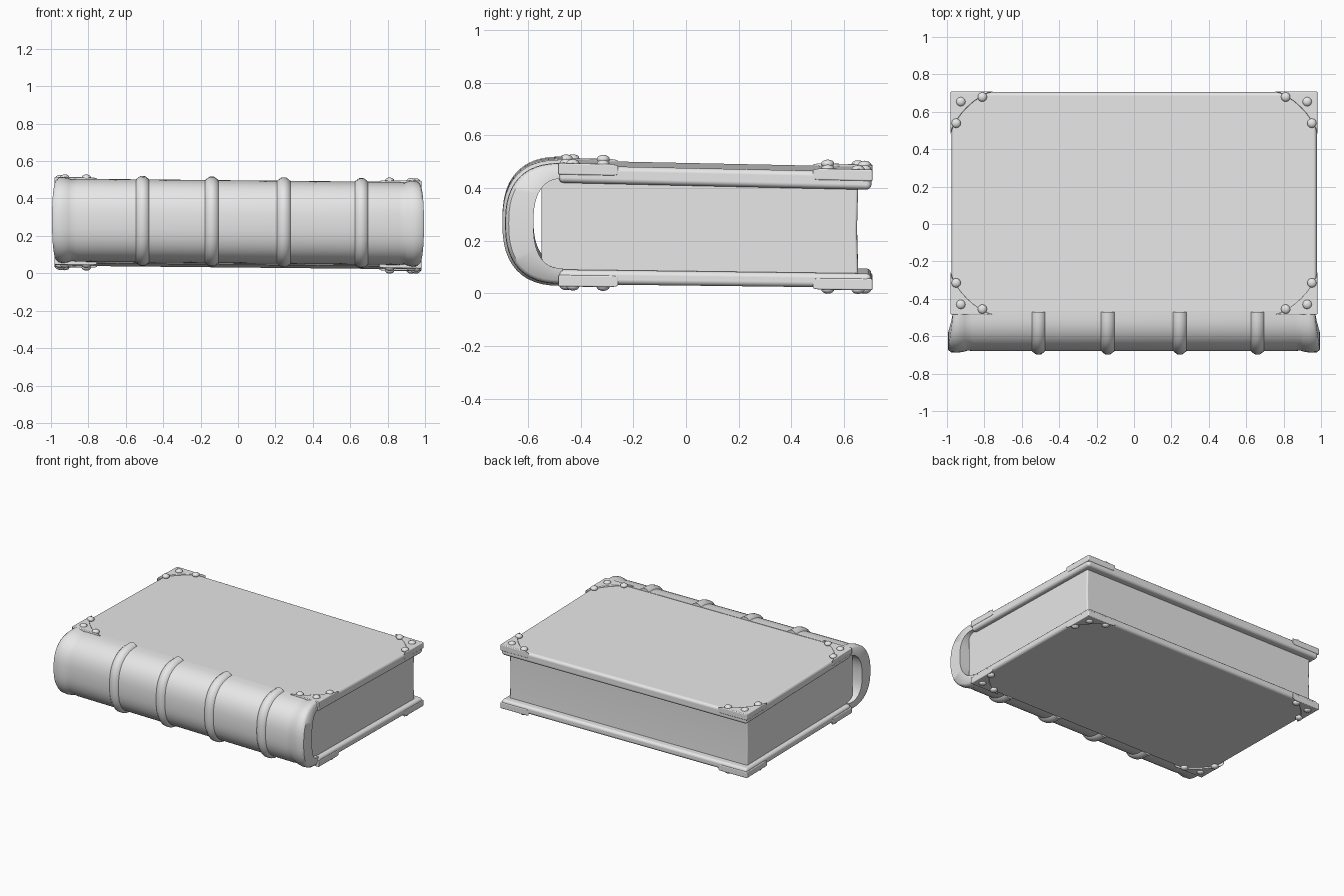
import bpy, bmesh, math

if "Cube" in bpy.data.objects:
    bpy.data.objects.remove(bpy.data.objects["Cube"])

GREY = (0.8, 0.8, 0.8, 1)
grey = bpy.data.materials.new("plain grey")
grey.use_nodes = True
grey.diffuse_color = GREY
grey.node_tree.nodes["Principled BSDF"].inputs["Base Color"].default_value = GREY


def finish(name, bm, bevel=0):
    """Turn a bmesh into a smooth object; the whole book leans slightly to its left."""
    for v in bm.verts:
        v.co.z -= 0.01 * v.co.x
    bmesh.ops.recalc_face_normals(bm, faces=bm.faces)
    mesh = bpy.data.meshes.new(name)
    bm.to_mesh(mesh)
    bm.free()
    mesh.materials.append(grey)
    obj = bpy.data.objects.new(name, mesh)
    bpy.context.collection.objects.link(obj)
    if bevel:
        for p in mesh.polygons:
            p.use_smooth = True
        mod = obj.modifiers.new("rounded edges", "BEVEL")
        mod.width = bevel
        mod.segments = 3
        mod.harden_normals = True
    else:
        bpy.ops.object.select_all(action="DESELECT")
        obj.select_set(True)
        bpy.context.view_layer.objects.active = obj
        bpy.ops.object.shade_smooth_by_angle(angle=math.radians(50))
    return obj


def prism(name, lower, upper, bevel):
    """Solid between two matching outlines."""
    bm = bmesh.new()
    a = [bm.verts.new(p) for p in lower]
    b = [bm.verts.new(p) for p in upper]
    bm.faces.new(a)
    bm.faces.new(b)
    for i in range(len(a)):
        j = (i + 1) % len(a)
        bm.faces.new((a[i], a[j], b[j], b[i]))
    return finish(name, bm, bevel)


def slab(name, profile, x0, x1, bevel):
    return prism(name, [(x0, y, z) for y, z in profile],
                 [(x1, y, z) for y, z in profile], bevel)


def arc(x, depth, height, bulge, n=24):
    """Squarish half round that opens toward the back."""
    pts = []
    for i in range(n + 1):
        a = math.pi * (i / n - 0.5)
        c, s = max(math.cos(a), 0), math.sin(a)
        pts.append((x + bulge * c, -0.47 - depth * c ** 0.8,
                    0.275 + height * math.copysign(abs(s) ** 0.8, s)))
    return pts


def shell(name, stations):
    """Curved strip lofted through stations of (x, outward offset, end bulge)."""
    bm = bmesh.new()
    rings = []
    for x, off, bulge in stations:
        outer = arc(x, 0.21 + off, 0.222 + off, bulge)
        inner = arc(x, 0.11, 0.17, bulge)
        rings.append([bm.verts.new(p) for p in outer + inner[::-1]])
    size = len(rings[0])
    for r, q in zip(rings, rings[1:]):
        for i in range(size):
            j = (i + 1) % size
            bm.faces.new((r[i], r[j], q[j], q[i]))
    for r in (rings[0], rings[-1]):
        for i in range(size // 2 - 1):
            bm.faces.new((r[i], r[i + 1], r[size - 2 - i], r[size - 1 - i]))
    return finish(name, bm)


# Heights of the outer cover faces, which slope toward the fore edge
def top_z(y):
    return 0.486 - 0.021 * y


def bottom_z(y):
    return 0.039 - 0.012 * y


# Pages and covers
slab("page_block", [(-0.55, 0.08), (0.655, 0.06), (0.65, 0.25),
                    (0.655, 0.43), (-0.55, 0.45)], -0.945, 0.945, 0.01)
BACK, HINGE = 0.705, -0.485
slab("top_cover", [(HINGE, top_z(HINGE)), (BACK, top_z(BACK)),
                   (BACK, 0.403), (HINGE, 0.43)], -0.975, 0.978, 0.02)
slab("bottom_cover", [(HINGE, bottom_z(HINGE)), (BACK, bottom_z(BACK)),
                      (BACK, 0.085), (HINGE, 0.1)], -0.975, 0.978, 0.02)

# Spine with curled head and tail
half = [(0.968, -0.006, 0.026), (0.955, 0.006, 0.022), (0.93, 0.008, 0.01),
        (0.905, 0.002, 0), (0.89, -0.004, 0), (0.86, 0, 0)]
shell("spine", [(-x, o, -b) for x, o, b in half] + half[::-1])

# Raised bands across the spine
for i, x in enumerate((-0.51, -0.14, 0.245, 0.66)):
    steps = [(-0.04, -0.004), (-0.026, 0.008), (-0.012, 0.018),
             (0.012, 0.018), (0.026, 0.008), (0.04, -0.004)]
    shell(f"spine_band_{i + 1}", [(x + d, o, 0) for d, o in steps])

# Corner fittings with three studs each, on both covers
SIZE = 0.23
for side, sx in (("left", 1), ("right", -1)):
    for end, sy, cy in (("back", -1, 0.709), ("front", 1, -0.485)):
        for level, face, out in (("top", top_z, 1), ("bottom", bottom_z, -1)):
            name = f"{level}_{end}_{side}_corner"
            # Outline: outer corner, then a curve bowed inward
            outline = [(0, 0)]
            for k in range(9):
                t = k / 8
                u, v = (1 - t) ** 1.4, t ** 1.4
                outline.append((SIZE * u, SIZE * v))
            flat = [(sx * (0.981 - u), cy + sy * v) for u, v in outline]
            prism(name, [(x, y, face(y) - out * 0.035) for x, y in flat],
                  [(x, y, face(y) + out * 0.009) for x, y in flat], 0.006)
            for s, (u, v) in enumerate(((0.055, 0.055), (0.17, 0.03), (0.03, 0.17))):
                bm = bmesh.new()
                bmesh.ops.create_uvsphere(bm, u_segments=12, v_segments=8, radius=0.025)
                x, y = sx * (0.981 - u), cy + sy * v
                for vert in bm.verts:
                    vert.co.z = vert.co.z * 0.65 + face(y) + out * 0.008
                    vert.co.x += x
                    vert.co.y += y
                finish(f"{name}_stud_{s + 1}", bm)
